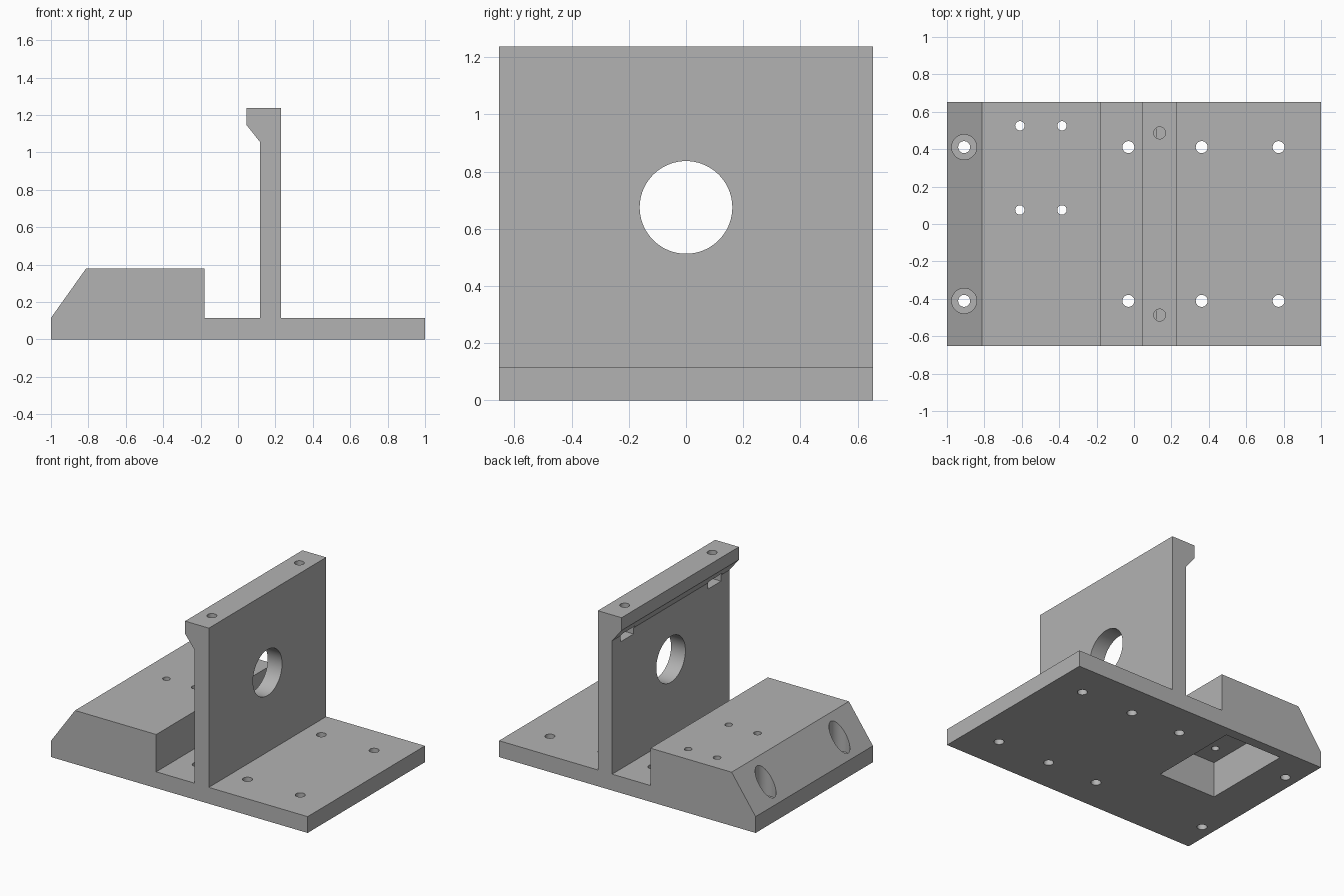
import bpy, bmesh, math
from mathutils import Matrix, Vector

if "Cube" in bpy.data.objects:
    bpy.data.objects.remove(bpy.data.objects["Cube"])

HALF = 0.653   # half depth of the bracket along y

grey = bpy.data.materials.new("plain_grey")
grey.diffuse_color = (0.45, 0.45, 0.45, 1)
grey.use_nodes = True
grey.node_tree.nodes["Principled BSDF"].inputs["Base Color"].default_value = grey.diffuse_color


def new_object(name, bm):
    bmesh.ops.recalc_face_normals(bm, faces=bm.faces)
    mesh = bpy.data.meshes.new(name)
    bm.to_mesh(mesh)
    bm.free()
    ob = bpy.data.objects.new(name, mesh)
    bpy.context.collection.objects.link(ob)
    return ob


def cut(target, bm):
    """Subtract a bmesh solid from the target and discard the cutter."""
    cutter = new_object("cutter", bm)
    cutter.hide_render = True
    mod = target.modifiers.new("cut", 'BOOLEAN')
    mod.operation = 'DIFFERENCE'
    mod.solver = 'EXACT'
    mod.object = cutter
    bpy.context.view_layer.objects.active = target
    bpy.ops.object.modifier_apply(modifier=mod.name)
    bpy.data.objects.remove(cutter)


def drill(target, x, y, r, z0, z1):
    bm = bmesh.new()
    bmesh.ops.create_cone(bm, cap_ends=True, segments=40, radius1=r, radius2=r,
                          depth=z1 - z0,
                          matrix=Matrix.Translation((x, y, (z0 + z1) / 2)))
    cut(target, bm)


def box_cut(target, lo, hi):
    lo, hi = Vector(lo), Vector(hi)
    bm = bmesh.new()
    bmesh.ops.create_cube(bm, size=1, matrix=Matrix.Translation((lo + hi) / 2)
                          @ Matrix.Diagonal((*(hi - lo), 1)))
    cut(target, bm)


# Bracket body: base plate, raised block and upright wall as one side profile
profile = [(-1, 0), (1, 0), (1, 0.115), (0.23, 0.115), (0.23, 1.237),
           (0.045, 1.237), (0.045, 1.147), (0.118, 1.055), (0.118, 0.115),
           (-0.18, 0.115), (-0.18, 0.378), (-0.813, 0.378), (-1, 0.115)]
bm = bmesh.new()
face = bm.faces.new([bm.verts.new((x, -HALF, z)) for x, z in profile])
ext = bmesh.ops.extrude_face_region(bm, geom=[face])
bmesh.ops.translate(bm, vec=(0, 2 * HALF, 0),
                    verts=[v for v in ext["geom"] if isinstance(v, bmesh.types.BMVert)])
bracket = new_object("mounting_bracket", bm)
bracket.data.materials.append(grey)

# Large round opening through the wall
bm = bmesh.new()
bmesh.ops.create_cone(bm, cap_ends=True, segments=72, radius1=0.162, radius2=0.162,
                      depth=0.4, matrix=Matrix.Translation((0.17, 0, 0.675))
                      @ Matrix.Rotation(math.pi / 2, 4, 'Y'))
cut(bracket, bm)

# Pocket under the block, with four small screw holes into it
box_cut(bracket, (-0.72, -0.068, -0.1), (-0.275, 0.583, 0.25))
for x in (-0.61, -0.385):
    for y in (0.075, 0.525):
        drill(bracket, x, y, 0.025, 0.1, 0.6)

for side in (-1, 1):
    # Counterbored holes in the sloped end
    drill(bracket, -0.908, side * 0.411, 0.067, 0.113, 0.6)
    # Base plate bolt holes
    for x in (-0.908, -0.03, 0.362, 0.773):
        drill(bracket, x, side * 0.411, 0.032, -0.1, 0.3)
    # Nut slots under the wall head and vertical bolt holes into them
    y = side * 0.487
    box_cut(bracket, (0.0, y - 0.072, 1.012), (0.195, y + 0.072, 1.075))
    drill(bracket, 0.137, y, 0.032, 1.04, 1.4)

# Smooth hole walls, crisp edges
bpy.ops.object.select_all(action='DESELECT')
bracket.select_set(True)
bpy.context.view_layer.objects.active = bracket
bpy.ops.object.shade_smooth_by_angle(angle=math.radians(30))
